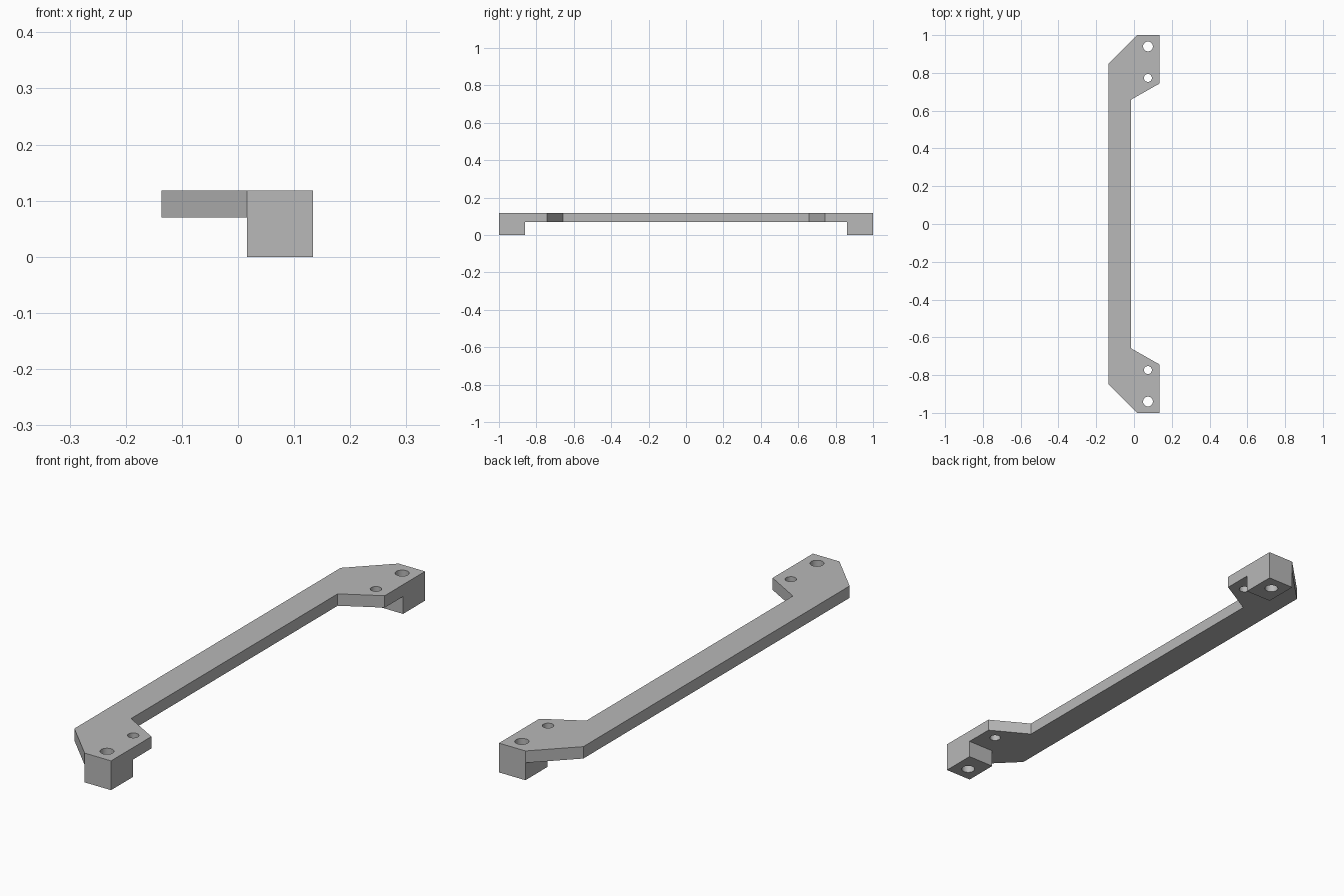
import bpy, bmesh, math

cube = bpy.data.objects.get("Cube")
if cube:
    bpy.data.objects.remove(cube, do_unlink=True)

TOP, UNDERSIDE = 0.118, 0.07
INNER, OUTER = 0.016, 0.134

grey = bpy.data.materials.new("plain grey")
grey.use_nodes = True
colour = (0.48, 0.48, 0.48, 1)
grey.diffuse_color = colour
grey.node_tree.nodes["Principled BSDF"].inputs["Base Color"].default_value = colour


def prism(name, outline, bottom, top):
    """Extrude a flat outline upwards."""
    bm = bmesh.new()
    face = bm.faces.new([bm.verts.new((x, y, bottom)) for x, y in outline])
    new = bmesh.ops.extrude_face_region(bm, geom=[face])["geom"]
    verts = [v for v in new if isinstance(v, bmesh.types.BMVert)]
    bmesh.ops.translate(bm, verts=verts, vec=(0, 0, top - bottom))
    bmesh.ops.recalc_face_normals(bm, faces=bm.faces)
    mesh = bpy.data.meshes.new(name)
    bm.to_mesh(mesh)
    bm.free()
    mesh.materials.append(grey)
    obj = bpy.data.objects.new(name, mesh)
    bpy.context.collection.objects.link(obj)
    return obj


def circle(x, y, radius, sides=32):
    steps = [2 * math.pi * i / sides for i in range(sides)]
    return [(x + radius * math.cos(a), y + radius * math.sin(a)) for a in steps]


def combine(target, other, operation):
    """Apply a boolean and discard the helper."""
    mod = target.modifiers.new(operation, "BOOLEAN")
    mod.operation, mod.object, mod.solver = operation, other, "EXACT"
    bpy.context.view_layer.objects.active = target
    bpy.ops.object.modifier_apply(modifier=mod.name)
    bpy.data.objects.remove(other, do_unlink=True)


# Flat bar with angled mounting tabs, mirrored end to end
half = [(-0.136, 0.848), (INNER, 1), (OUTER, 1), (OUTER, 0.743), (-0.016, 0.658)]
handle = prism("handle_bar", half + [(x, -y) for x, y in reversed(half)], UNDERSIDE, TOP)

# Feet and screw holes at both ends
for side in (-1, 1):
    corners = [(INNER, 0.86), (OUTER, 0.86), (OUTER, 1), (INNER, 1)]
    foot = prism("foot", [(x, side * y) for x, y in corners], 0, TOP)
    combine(handle, foot, "UNION")
    for y, radius in ((0.94, 0.026), (0.773, 0.021)):
        cutter = prism("screw_hole", circle(0.074, side * y, radius), -0.1, 0.3)
        cutter.hide_render = True
        combine(handle, cutter, "DIFFERENCE")

# Smooth hole walls, crisp edges
bpy.ops.object.select_all(action="DESELECT")
handle.select_set(True)
bpy.context.view_layer.objects.active = handle
bpy.ops.object.shade_smooth_by_angle(angle=math.radians(30))
